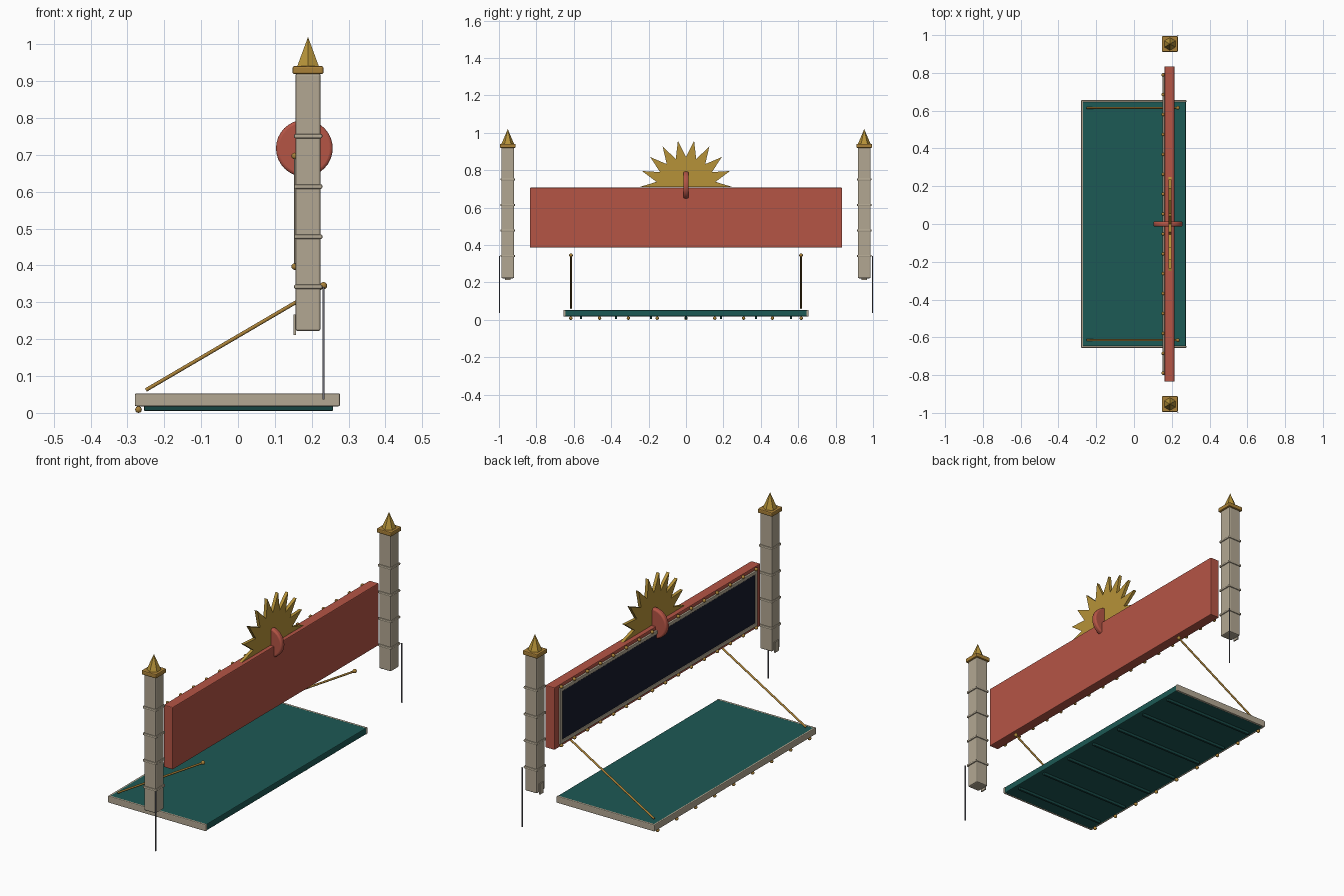
import bpy, math
from mathutils import Vector

if "Cube" in bpy.data.objects:
    bpy.data.objects.remove(bpy.data.objects["Cube"])


def mat(name, r, g, b):
    m = bpy.data.materials.new(name)
    m.diffuse_color = (r, g, b, 1)
    m.use_nodes = True
    m.node_tree.nodes["Principled BSDF"].inputs["Base Color"].default_value = m.diffuse_color
    return m


RED = mat("red", 0.46, 0.09, 0.06)
TEAL = mat("teal", 0.012, 0.10, 0.09)
DARK_TEAL = mat("dark_teal", 0.008, 0.06, 0.055)
CREAM = mat("cream", 0.45, 0.39, 0.29)
GOLD = mat("gold", 0.47, 0.29, 0.04)
BRASS = mat("brass", 0.40, 0.22, 0.04)
NAVY = mat("navy", 0.008, 0.01, 0.025)
STEEL = mat("steel", 0.15, 0.15, 0.18)


def finish(name, m, bevel=0, segs=2, smooth=False):
    o = bpy.context.object
    o.name = name
    o.data.materials.append(m)
    if bevel:
        b = o.modifiers.new("bevel", 'BEVEL')
        b.width, b.segments = bevel, segs
    if smooth:
        bpy.ops.object.shade_smooth_by_angle(angle=math.radians(40))
    return o


def box(name, x, y, z, m, bevel=0, segs=2):
    # box from (min, max) ranges
    bpy.ops.mesh.primitive_cube_add(size=1, location=[(a + b) / 2 for a, b in (x, y, z)])
    bpy.context.object.scale = [b - a for a, b in (x, y, z)]
    bpy.ops.object.transform_apply(location=False, rotation=False, scale=True)
    return finish(name, m, bevel, segs)


def rod(name, a, b, r, m):
    a, b = Vector(a), Vector(b)
    d = b - a
    bpy.ops.mesh.primitive_cylinder_add(vertices=12, radius=r, depth=d.length, location=(a + b) / 2,
                                        rotation=d.to_track_quat('Z', 'Y').to_euler())
    return finish(name, m, smooth=True)


def ball(name, p, r=0.009):
    bpy.ops.mesh.primitive_uv_sphere_add(segments=12, ring_count=8, radius=r, location=p)
    return finish(name, BRASS, smooth=True)


# canopy slab, trim, ribs and edge bulbs
box("canopy", (-0.275, 0.275), (-0.648, 0.648), (0.022, 0.055), TEAL, 0.004)
box("canopy_front_trim", (-0.28, -0.269), (-0.655, 0.655), (0.021, 0.056), CREAM, 0.004)
for i in range(7):
    y = (i - 3) * 0.187
    box("canopy_rib", (-0.255, 0.258), (y - 0.006, y + 0.006), (0.008, 0.024), DARK_TEAL, 0.003)
for i in range(9):
    ball("canopy_bulb", (-0.27, (i - 4) * 0.154, 0.012))

# sign board with framed panel
box("sign_board", (0.162, 0.214), (-0.835, 0.835), (0.39, 0.71), RED, 0.004)
box("sign_panel", (0.157, 0.165), (-0.79, 0.79), (0.42, 0.68), NAVY)
for z in (0.416, 0.684):
    box("frame_rail", (0.152, 0.165), (-0.80, 0.80), (z - 0.009, z + 0.009), CREAM, 0.003)
for z in (0.40, 0.70):
    for i in range(16):
        ball("sign_bulb", (0.154, (i - 7.5) * 0.1053, z))

# half sunburst crest with ten rays
outline = []
for i in range(19):
    a, r = math.radians(i * 10), 0.16 if i % 2 else 0.25
    outline.append((r * math.cos(a), 0.713 + r * math.sin(a)))
n = len(outline)
verts = [(x, y, z) for x in (0.182, 0.198) for y, z in outline]
faces = [list(range(n))[::-1], list(range(n, 2 * n))]
faces += [(i, (i + 1) % n, (i + 1) % n + n, i + n) for i in range(n)]
me = bpy.data.meshes.new("sunburst")
me.from_pydata(verts, [], faces)
me.materials.append(GOLD)
bpy.context.collection.objects.link(bpy.data.objects.new("sunburst", me))

# crest disc standing across the board
bpy.ops.mesh.primitive_cylinder_add(vertices=32, radius=0.077, depth=0.028, location=(0.18, 0, 0.721),
                                    rotation=(math.pi / 2, 0, 0))
finish("crest_disc", RED, 0.008, 3, True)

# mirrored parts on both ends
for s in (-1, 1):
    def side(a, b):
        return tuple(sorted((s * a, s * b)))

    box("frame_stile", (0.152, 0.165), side(0.782, 0.80), (0.407, 0.693), CREAM, 0.003)
    box("canopy_end_trim", (-0.28, 0.277), side(0.644, 0.656), (0.021, 0.056), CREAM, 0.004)

    # stay rod and anchor
    rod("stay_rod", (-0.25, s * 0.615, 0.065), (0.232, s * 0.615, 0.347), 0.005, BRASS)
    ball("stay_anchor", (0.232, s * 0.615, 0.348), 0.01)

    # pylon with bands, cap and spire
    box("pylon", (0.156, 0.224), side(0.919, 0.987), (0.225, 0.925), CREAM, 0.006)
    for z in (0.345, 0.481, 0.617, 0.754):
        box("pylon_band", (0.152, 0.229), side(0.9145, 0.9915), (z - 0.006, z + 0.006), CREAM, 0.004)
    box("pylon_cap", (0.148, 0.232), side(0.911, 0.995), (0.922, 0.944), BRASS, 0.005)
    bpy.ops.mesh.primitive_cone_add(vertices=6, radius1=0.034, depth=0.08, location=(0.19, s * 0.953, 0.983))
    finish("pylon_spire", GOLD)
    box("pylon_foot_plate", (0.151, 0.157), side(0.938, 0.968), (0.215, 0.27), CREAM)

    # hanging rod behind the pylon
    rod("hanging_rod", (0.232, s * 0.997, 0.04), (0.232, s * 0.997, 0.345), 0.003, STEEL)

# settle the model on the ground
bpy.context.view_layer.update()
for o in bpy.context.scene.objects:
    o.location.z -= 0.003
